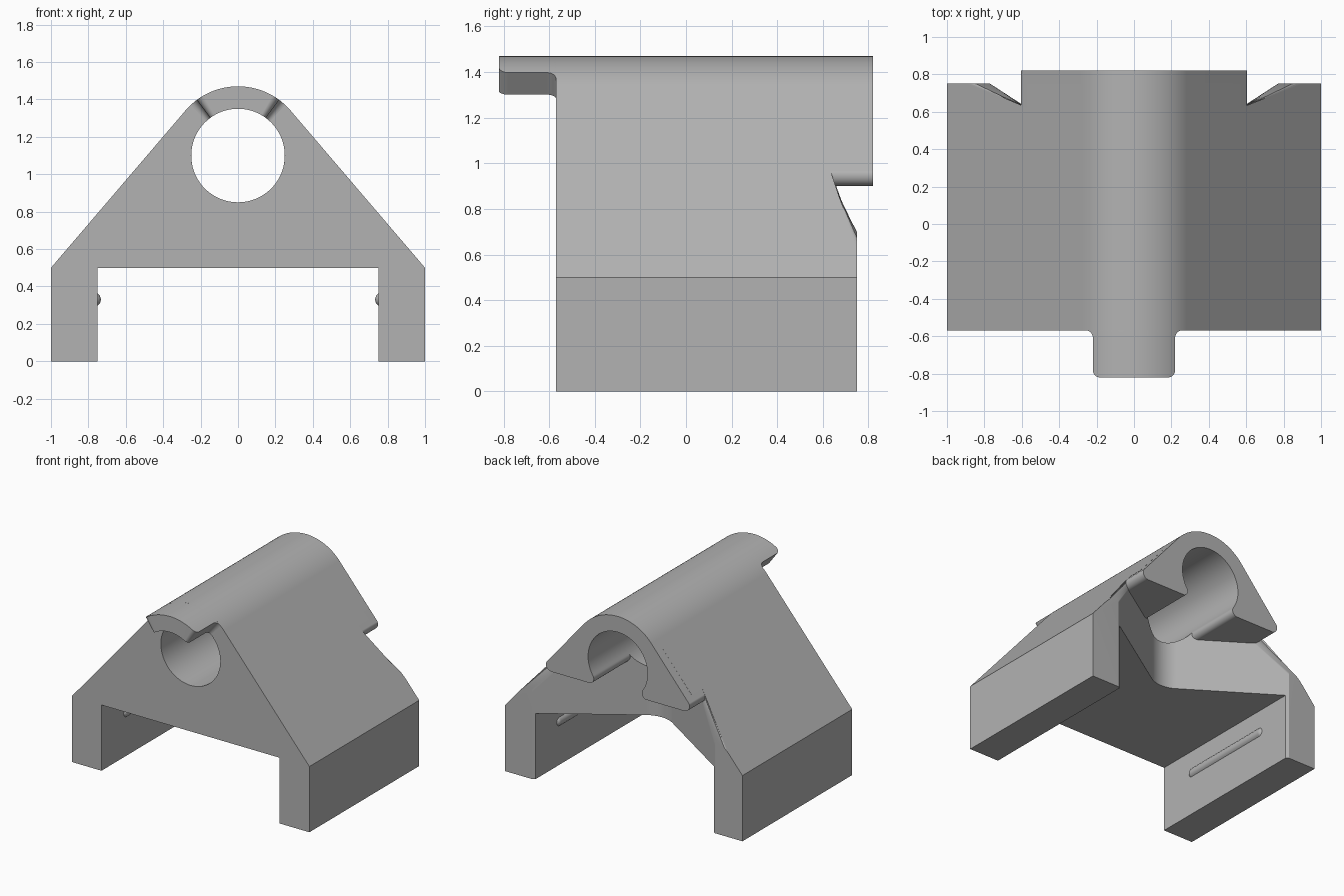
import bpy, bmesh
from math import sin, cos, tan, acos, atan, atan2, sqrt, pi
from mathutils import Matrix

if "Cube" in bpy.data.objects:
    bpy.data.objects.remove(bpy.data.objects["Cube"])

grey = bpy.data.materials.new("plain_grey")
grey.use_nodes = True
grey.diffuse_color = (0.45, 0.45, 0.45, 1)
grey.node_tree.nodes["Principled BSDF"].inputs["Base Color"].default_value = grey.diffuse_color

# Main dimensions
BORE_Z, BORE, CROWN = 1.1, 0.25, 0.37
FRONT, BACK, END = -0.57, 0.75, 0.82
EAVE, LEDGE = 0.5, 0.9
# Angle at which the roof slope touches the crown
TANGENT = acos(CROWN / sqrt(1 + (BORE_Z - EAVE) ** 2)) - atan(BORE_Z - EAVE)


def arc(cx, cy, r, a0, a1, n):
    return [(cx + r * cos(a0 + (a1 - a0) * i / n),
             cy + r * sin(a0 + (a1 - a0) * i / n)) for i in range(n + 1)]


def add_object(name, bm):
    bmesh.ops.recalc_face_normals(bm, faces=bm.faces)
    mesh = bpy.data.meshes.new(name)
    bm.to_mesh(mesh)
    bm.free()
    mesh.materials.append(grey)
    ob = bpy.data.objects.new(name, mesh)
    bpy.context.collection.objects.link(ob)
    return ob


def loft(name, rings):
    bm = bmesh.new()
    loops = [[bm.verts.new(p) for p in ring] for ring in rings]
    for a, b in zip(loops, loops[1:]):
        for i in range(len(a)):
            bm.faces.new((a[i - 1], a[i], b[i], b[i - 1]))
    bm.faces.new(loops[0])
    bm.faces.new(loops[-1])
    return add_object(name, bm)


def along_y(name, pts, y0, y1):
    return loft(name, [[(x, y, z) for x, z in pts] for y in (y0, y1)])


def cut(ob, cutter):
    cutter.hide_render = True
    mod = ob.modifiers.new("cut", 'BOOLEAN')
    mod.operation, mod.solver, mod.object = 'DIFFERENCE', 'EXACT', cutter
    bpy.context.view_layer.objects.active = ob
    bpy.ops.object.modifier_apply(modifier=mod.name)
    bpy.data.objects.remove(cutter)


def smooth(ob):
    bpy.ops.object.select_all(action='DESELECT')
    ob.select_set(True)
    bpy.context.view_layer.objects.active = ob
    bpy.ops.object.shade_smooth_by_angle(angle=0.5)
    mod = ob.modifiers.new("even_shading", 'WEIGHTED_NORMAL')
    mod.keep_sharp = True


# Gabled body standing on two legs
crown = arc(0, BORE_Z, CROWN, TANGENT, pi - TANGENT, 32)
legs = [(-1, EAVE), (-1, 0), (-0.75, 0), (-0.75, EAVE),
        (0.75, EAVE), (0.75, 0), (1, 0), (1, EAVE)]
body = along_y("body", legs + crown, FRONT, BACK)

# Rounded V recess in the back, below the overhang
SLOPE, APEX_Y, APEX_R = 0.65, 0.25, 0.2
lean = atan(SLOPE)
plan = arc(0, APEX_Y + APEX_R / cos(lean), APEX_R, -pi / 2 - lean, -pi / 2 + lean, 16)
plan += [(1.2, APEX_Y + 1.2 * SLOPE), (-1.2, APEX_Y + 1.2 * SLOPE)]
cut(body, loft("recess_cutter", [[(x, y, z) for x, y in plan] for z in (-0.1, 1.0)]))

# Round the edge between roof slopes and recess walls
bm = bmesh.new()
bm.from_mesh(body.data)
bm.normal_update()
rims = []
for e in bm.edges:
    if len(e.link_faces) == 2 and e.calc_length() > 0.1:
        wall, roof = sorted((f.normal for f in e.link_faces), key=lambda n: n.z)
        if roof.z > 0.3 and abs(roof.x) > 0.5 and abs(wall.z) < 0.05 and 0.6 < wall.y < 0.95:
            rims.append(e)
bmesh.ops.bevel(bm, geom=rims, offset=0.075, offset_type='OFFSET', segments=8,
                profile=0.5, affect='EDGES')
bm.to_mesh(body.data)
bm.free()

# Round bore through the body
cut(body, along_y("bore_cutter", arc(0, BORE_Z, BORE, 0, 2 * pi, 96)[:-1], -1, 1))
smooth(body)

# Overhanging back end with rounded lower corners and an open slot under the bore
r, s = 0.046, 0.04
corner_x = (CROWN - r - (LEDGE + r - BORE_Z) * sin(TANGENT)) / cos(TANGENT)
drop = BORE_Z - LEDGE - s
slot_x = sqrt((BORE + s) ** 2 - drop ** 2)
dip = atan2(drop, slot_x)
corner = arc(corner_x, LEDGE + r, r, -pi / 2, TANGENT, 10)
lip = arc(slot_x, LEDGE + s, s, pi - dip, 1.5 * pi, 10)


def mirrored(pts):
    return [(-x, z) for x, z in reversed(pts)]


section = (corner[:-1] + crown + mirrored(corner)[1:] + mirrored(lip)
           + arc(0, BORE_Z, BORE, pi + dip, -dip, 64)[1:-1] + lip)
smooth(along_y("overhang", section, 0.27, END))

# Curved tongue at the front, rounded at the tip and flared at the root
half, fillet, steps = 0.22, 0.04, 8
stations = []
for i in range(steps + 1):
    a = pi / 2 * i / steps
    stations.append((-END + fillet * (1 - cos(a)), half - fillet * (1 - sin(a))))
for i in range(steps + 1):
    a = pi / 2 * i / steps
    stations.append((FRONT - fillet * (1 - sin(a)), half + fillet * (1 - cos(a))))
rings = []
for y, w in stations:
    a = w / CROWN * 1.07
    ring = (arc(0, BORE_Z, CROWN, pi / 2 - a, pi / 2 + a, 24)
            + arc(0, BORE_Z, BORE, pi / 2 + a, pi / 2 - a, 24))
    rings.append([(x, y, z) for x, z in ring])
smooth(loft("front_tongue", rings))

# Long snap ridges on the inner leg faces
for side, name in ((1, "left_ridge"), (-1, "right_ridge")):
    bm = bmesh.new()
    bmesh.ops.create_uvsphere(bm, u_segments=24, v_segments=15, radius=0.04,
                              matrix=Matrix.Rotation(pi / 2, 4, 'X'))
    for v in bm.verts:
        v.co.y += 0.36 if v.co.y > 0 else -0.36
        v.co += Matrix.Translation((side * 0.773, 0.09, 0.33)).translation
    smooth(add_object(name, bm))
